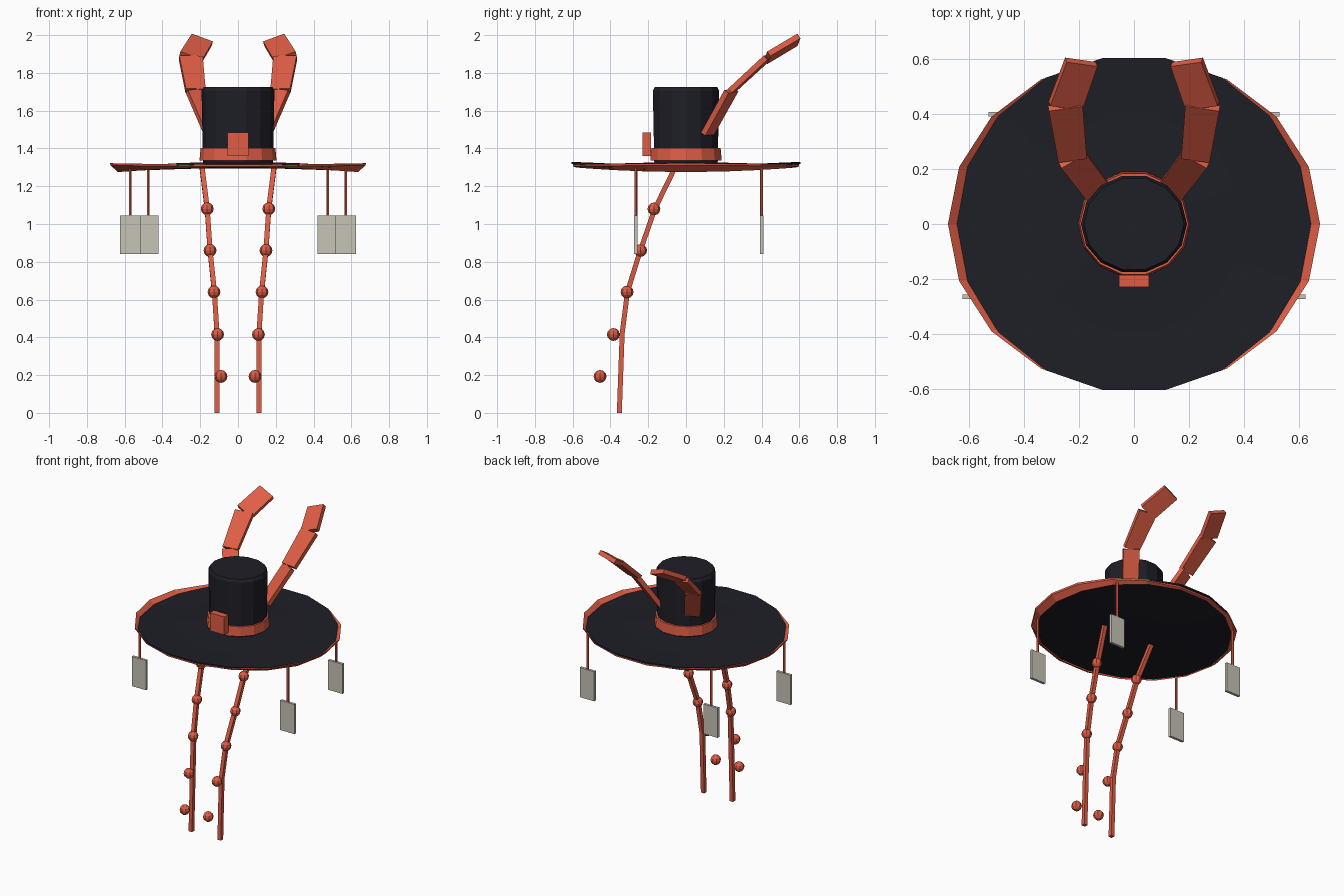
import bpy, bmesh, math
from mathutils import Vector

if "Cube" in bpy.data.objects:
    bpy.data.objects.remove(bpy.data.objects["Cube"])


def material(name, rgb):
    m = bpy.data.materials.new(name)
    m.diffuse_color = (*rgb, 1)
    m.use_nodes = True
    m.node_tree.nodes["Principled BSDF"].inputs["Base Color"].default_value = m.diffuse_color
    return m


BLACK = material("black_felt", (0.013, 0.013, 0.02))
RED = material("orange_red", (0.74, 0.11, 0.06))
CARD = material("pale_card", (0.57, 0.55, 0.47))


def finish(name, bm, mat):
    bmesh.ops.recalc_face_normals(bm, faces=bm.faces)
    me = bpy.data.meshes.new(name)
    bm.to_mesh(me)
    bm.free()
    me.materials.append(mat)
    ob = bpy.data.objects.new(name, me)
    bpy.context.collection.objects.link(ob)
    return ob


def lathe(name, profile, n, mat, closed=False):
    """Elliptical lathe: profile rows are (rx, ry, z at sides, z at front/back)."""
    bm = bmesh.new()
    rings = []
    for rx, ry, zs, zf in profile:
        ring = []
        for i in range(n):
            a = 2 * math.pi * i / n
            c, s = math.cos(a), math.sin(a)
            ring.append(bm.verts.new((rx * c, ry * s, zs * c * c + zf * s * s)))
        rings.append(ring)
    pairs = list(zip(rings, rings[1:]))
    if closed:
        pairs.append((rings[-1], rings[0]))
    else:
        bm.faces.new(rings[0])
        bm.faces.new(rings[-1])
    for a, b in pairs:
        for i in range(n):
            j = (i + 1) % n
            bm.faces.new((a[i], a[j], b[j], b[i]))
    return finish(name, bm, mat)


def box(name, lo, hi, mat):
    bm = bmesh.new()
    bmesh.ops.create_cube(bm, size=1)
    lo, hi = Vector(lo), Vector(hi)
    for v in bm.verts:
        v.co = (lo + hi) / 2 + v.co * (hi - lo)
    return finish(name, bm, mat)


def bar(name, p, q, wp, wq, t, mat, side=(1, 0, 0), n=4):
    """Tapered bar from p to q: flat strip when n is 4, round otherwise."""
    p, q = Vector(p), Vector(q)
    d = (q - p).normalized()
    u = Vector(side)
    u = (u - d * u.dot(d)).normalized()
    w = d.cross(u)
    k = math.sqrt(0.5) if n == 4 else 0.5
    bm = bmesh.new()
    ends = []
    for c, wid in ((p, wp), (q, wq)):
        angles = [2 * math.pi * (i + 0.5) / n for i in range(n)]
        ends.append([bm.verts.new(c + u * wid * k * math.cos(a) + w * t * k * math.sin(a))
                     for a in angles])
    bm.faces.new(ends[0])
    bm.faces.new(ends[1])
    for i in range(n):
        j = (i + 1) % n
        bm.faces.new((ends[0][i], ends[0][j], ends[1][j], ends[1][i]))
    return finish(name, bm, mat)


# Hat: brim dips at the sides, flared trim under its edge
lathe("brim", [(0.2, 0.2, 1.295, 1.295), (0.62, 0.59, 1.28, 1.312), (0.645, 0.615, 1.285, 1.32),
               (0.645, 0.615, 1.298, 1.33), (0.4, 0.4, 1.312, 1.32), (0.2, 0.2, 1.325, 1.325)], 18, BLACK)
lathe("brim_trim", [(0.635, 0.59, 1.275, 1.30), (0.675, 0.607, 1.31, 1.305),
                    (0.678, 0.608, 1.322, 1.315), (0.635, 0.59, 1.29, 1.31)], 18, RED, True)
lathe("crown", [(0.185, 0.172, 1.31, 1.31), (0.193, 0.18, 1.705, 1.705),
                (0.182, 0.17, 1.725, 1.725)], 14, BLACK)
lathe("hat_band", [(0.204, 0.194, 1.337, 1.337), (0.198, 0.188, 1.402, 1.402)], 14, RED)
box("buckle", (-0.055, -0.23, 1.36), (0.055, -0.185, 1.485), RED)

EAR = [(0.13, 0.115, 1.48), (0.225, 0.24, 1.705), (0.25, 0.43, 1.88), (0.192, 0.59, 1.975)]
EAR_W = [0.1, 0.105, 0.125, 0.12]
CORD = [(0.19, -0.06, 1.295), (0.163, -0.165, 1.08), (0.147, -0.245, 0.85), (0.125, -0.31, 0.64),
        (0.111, -0.338, 0.42), (0.111, -0.353, 0)]
BEADS = [(0.163, -0.17, 1.08), (0.148, -0.24, 0.86), (0.127, -0.312, 0.64),
         (0.108, -0.385, 0.415), (0.09, -0.455, 0.193)]

for s, tag in ((-1, "left"), (1, "right")):
    def mir(p):
        return (p[0] * s, p[1], p[2])

    # Long bow loops rising behind the crown
    for i in range(3):
        side = (s, -0.5, 0) if i == 0 else (s, -0.15, 0) if i == 1 else (s, -0.1, 0.2)
        bar(f"bow_loop_{tag}_{i}", mir(EAR[i]), mir(EAR[i + 1]), EAR_W[i], EAR_W[i + 1], 0.03, RED, side)
    # Chin cords with beads
    for i in range(5):
        bar(f"chin_cord_{tag}_{i}", mir(CORD[i]), mir(CORD[i + 1]), 0.026, 0.026, 0.026, RED)
    for i, b in enumerate(BEADS):
        bm = bmesh.new()
        bmesh.ops.create_uvsphere(bm, u_segments=8, v_segments=6, radius=0.034)
        bmesh.ops.translate(bm, verts=bm.verts, vec=mir(b))
        finish(f"bead_{tag}_{i}", bm, RED)
    # Hanging cards
    for x, y, tag2 in ((0.57, -0.265, "front"), (0.475, 0.4, "back")):
        x *= s
        bar(f"card_string_{tag}_{tag2}", (x, y, 1.045), (x, y, 1.3), 0.017, 0.017, 0.017, RED, n=6)
        box(f"card_{tag}_{tag2}", (x - 0.055, y - 0.009, 0.84), (x + 0.055, y + 0.009, 1.046), CARD)
